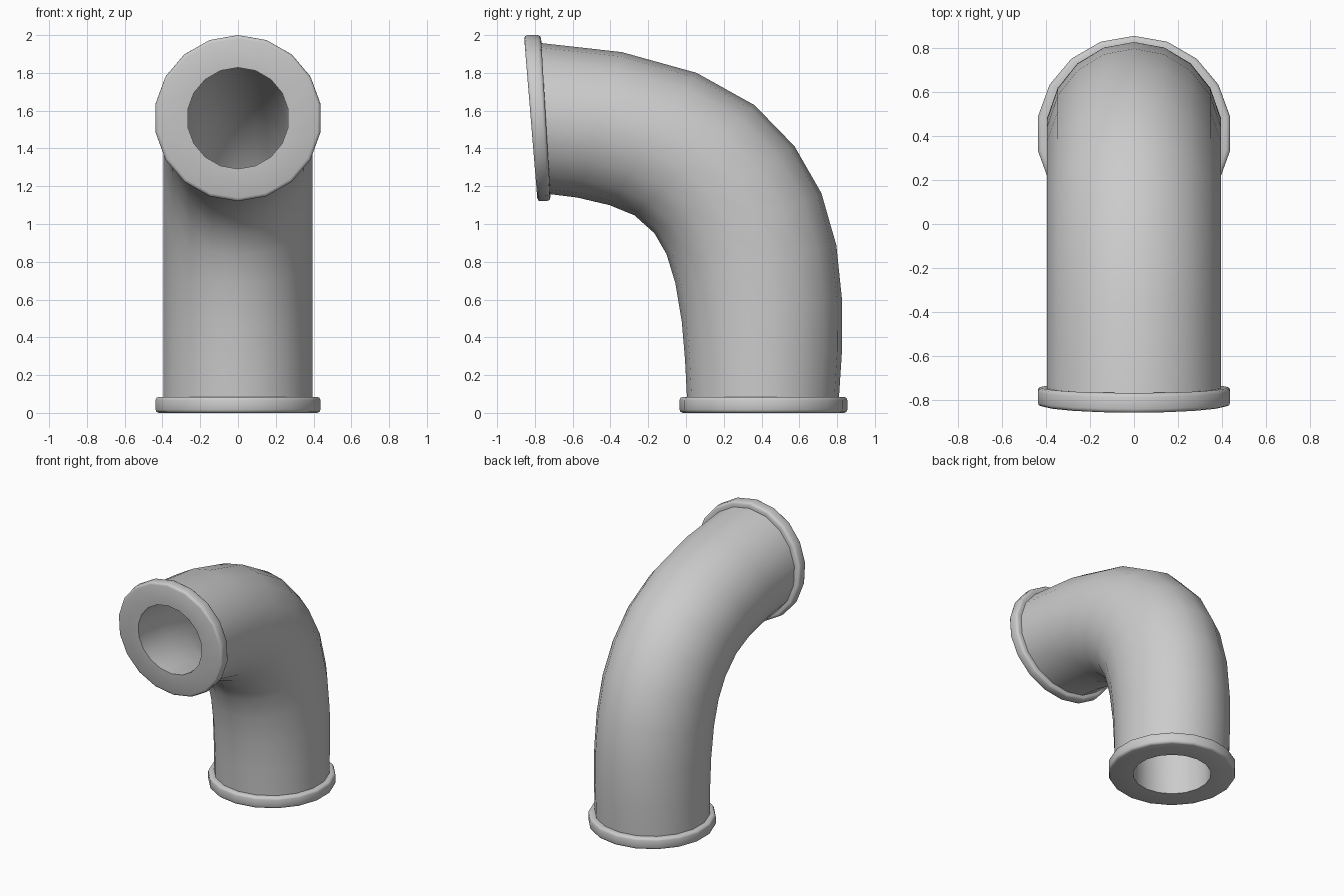
import bpy, bmesh, math
from mathutils import Vector

if "Cube" in bpy.data.objects:
    bpy.data.objects.remove(bpy.data.objects["Cube"])

SIDES = 18
BORE = 0.27

# Cross-sections along the bend: outer (y, z), inner (y, z)
sections = [
    ((0.81, 0.085), (0.005, 0.085)),
    ((0.826, 0.33), (-0.005, 0.28)),
    ((0.826, 0.60), (-0.022, 0.48)),
    ((0.796, 0.887), (-0.056, 0.686)),
    ((0.717, 1.163), (-0.103, 0.84)),
    ((0.574, 1.412), (-0.167, 0.951)),
    ((0.363, 1.629), (-0.273, 1.046)),
    ((0.056, 1.80), (-0.405, 1.10)),
    ((-0.34, 1.91), (-0.575, 1.14)),
    ((-0.768, 1.958), (-0.718, 1.158)),
]
# Collar end planes: outer (y, z), inner (y, z)
base_front = ((0.854, 0.0), (-0.034, 0.0))
base_back = ((0.854, 0.085), (-0.034, 0.085))
mouth_front = ((-0.858, 2.0), (-0.786, 1.12))
mouth_back = ((-0.768, 2.0), (-0.717, 1.124))


def ring(section, radius, scale=1.0):
    """One 18-sided loop across the section plane."""
    a, b = Vector((0, *section[0])), Vector((0, *section[1]))
    mid, half = (a + b) / 2, (a - b) / 2 * scale
    side = Vector((radius, 0, 0))
    return [mid + half * math.cos(2 * math.pi * k / SIDES)
            + side * math.sin(2 * math.pi * k / SIDES) for k in range(SIDES)]


def between(s, t, f):
    return tuple(tuple(p + (q - p) * f for p, q in zip(a, b)) for a, b in zip(s, t))


def collar(front, back):
    """Rounded-edge flange loops, from front bore edge to back rim."""
    R = 0.443
    loops = [ring(front, BORE, BORE / R)]
    for f, r in ((0, 0.425), (0.06, 0.438), (0.2, R), (0.8, R), (0.94, 0.438), (1, 0.425)):
        loops.append(ring(between(front, back, f), r, r / R))
    return loops


# Closed wall: base collar, outer pipe, mouth collar, then back through the bore
loops = collar(base_front, base_back)
loops += [ring(s, 0.40) for s in sections]
loops += reversed(collar(mouth_front, mouth_back))
loops += [ring(s, BORE, BORE / 0.40) for s in reversed(sections)]

bm = bmesh.new()
verts = [[bm.verts.new(p) for p in loop] for loop in loops]
for i, cur in enumerate(verts):
    nxt = verts[(i + 1) % len(verts)]
    for k in range(SIDES):
        m = (k + 1) % SIDES
        bm.faces.new((cur[k], cur[m], nxt[m], nxt[k]))
bmesh.ops.recalc_face_normals(bm, faces=bm.faces)
mesh = bpy.data.meshes.new("flanged_pipe_bend")
bm.to_mesh(mesh)
bm.free()

pipe = bpy.data.objects.new("flanged_pipe_bend", mesh)
bpy.context.collection.objects.link(pipe)
bpy.context.view_layer.objects.active = pipe
pipe.select_set(True)
bpy.ops.object.shade_smooth_by_angle(angle=math.radians(50))
